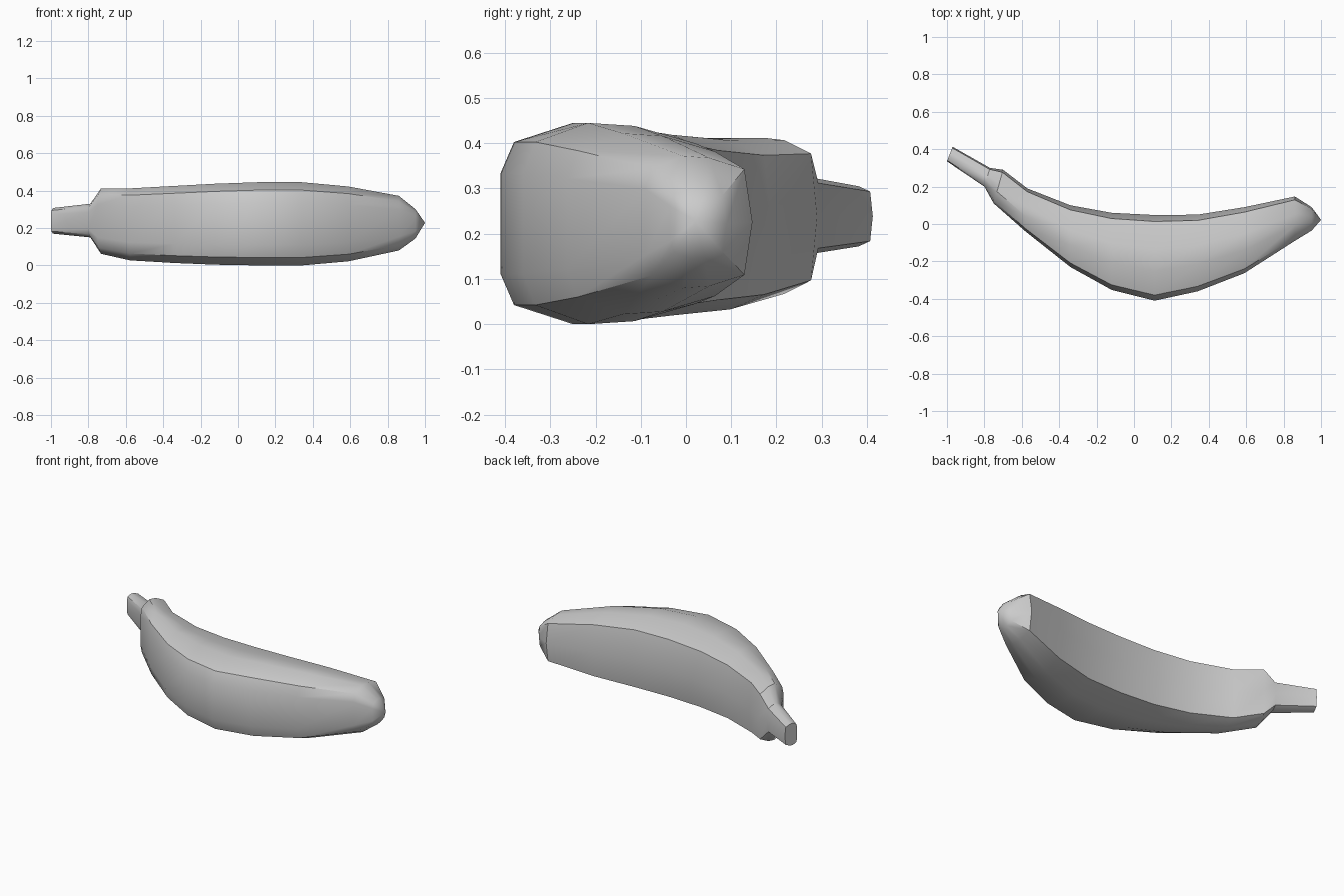
import bpy, bmesh
from math import radians

if "Cube" in bpy.data.objects:
    bpy.data.objects.remove(bpy.data.objects["Cube"])

# Ridged cross-section: u runs from outer curve (-1) to inner curve (+1), v is height
SECTION = [(-1, -.5), (-1, .5), (-.87, .81), (-.3, 1), (.2, .97), (.85, .8),
           (1, 0), (.85, -.8), (.2, -.97), (-.3, -1), (-.87, -.81)]

# Stations: outer x, y, inner x, y, bottom z, top z
STATIONS = [
    (-1.00, .335, -.97, .413, .17, .307),
    (-.80, .20, -.77, .30, .15, .33),
    (-.75, .11, -.70, .29, .062, .412),
    (-.58, -.04, -.57, .19, .027, .412),
    (-.34, -.23, -.34, .10, .013, .425),
    (-.12, -.352, -.12, .06, .004, .437),
    (.11, -.41, .11, .048, 0, .445),
    (.34, -.36, .34, .05, 0, .445),
    (.59, -.263, .59, .09, .022, .422),
    (.86, -.09, .86, .147, .08, .372),
    (.95, -.035, .95, .09, .145, .30),
]
TIP = (1.0, .022, .228)


def ring(bm, station):
    ox, oy, ix, iy, z0, z1 = station
    verts = []
    for u, v in SECTION:
        t = (u + 1) / 2
        verts.append(bm.verts.new((ox + (ix - ox) * t, oy + (iy - oy) * t,
                                   (z0 + z1) / 2 + v * (z1 - z0) / 2)))
    return verts


bm = bmesh.new()
rings = [ring(bm, s) for s in STATIONS]
n = len(SECTION)

# Stem and body skin
for a, b in zip(rings, rings[1:]):
    for i in range(n):
        j = (i + 1) % n
        bm.faces.new((a[i], a[j], b[j], b[i]))

# Flat cut on the stem, pointed blossom tip
bm.faces.new(rings[0])
tip = bm.verts.new(TIP)
for i in range(n):
    bm.faces.new((rings[-1][i], rings[-1][(i + 1) % n], tip))
bmesh.ops.recalc_face_normals(bm, faces=bm.faces)

mesh = bpy.data.meshes.new("banana")
bm.to_mesh(mesh)
bm.free()
banana = bpy.data.objects.new("banana", mesh)
bpy.context.collection.objects.link(banana)
bpy.context.view_layer.objects.active = banana
banana.select_set(True)
bpy.ops.object.shade_smooth_by_angle(angle=radians(42))
